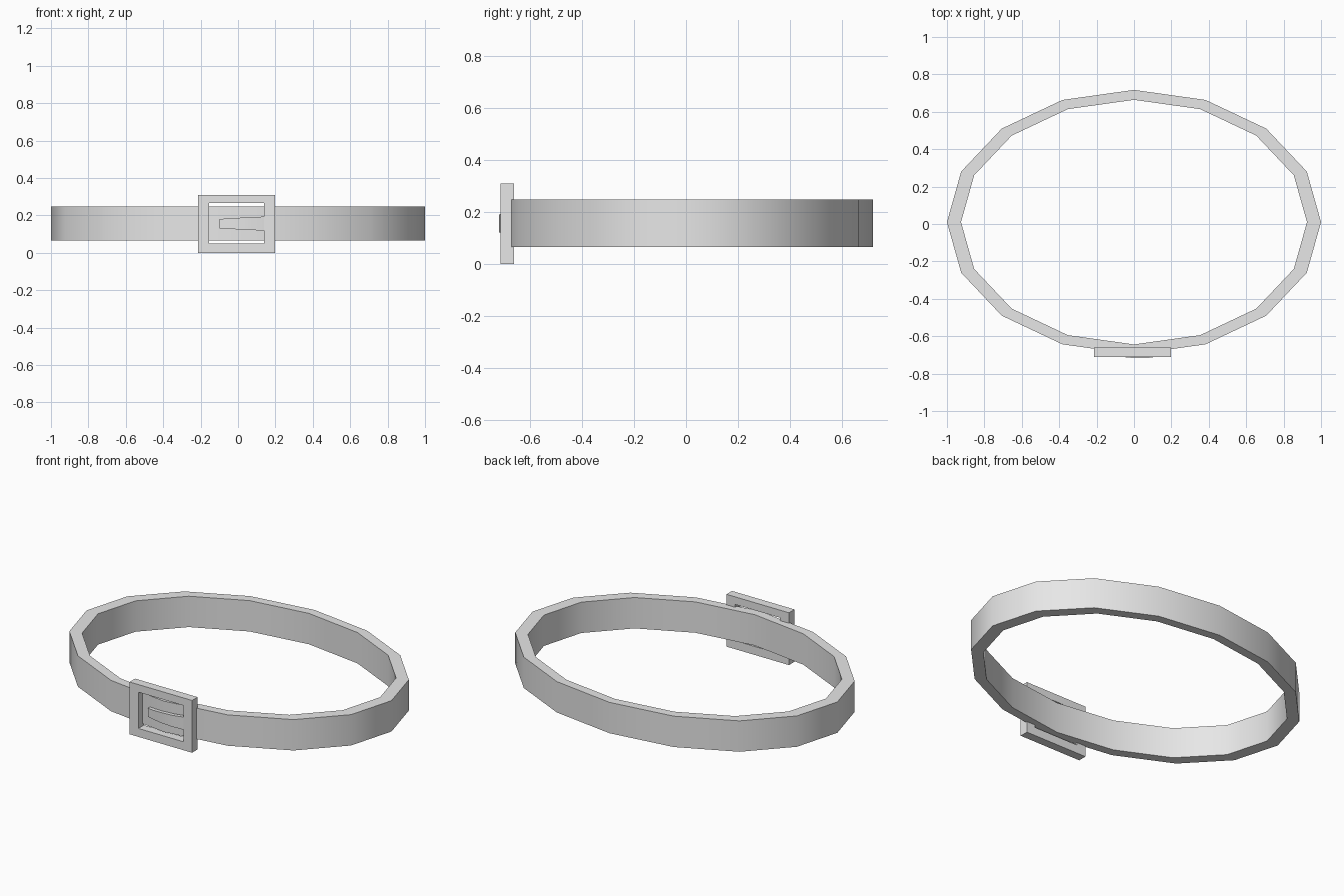
import bpy, bmesh
from math import cos, sin, pi, radians

cube = bpy.data.objects.get("Cube")
if cube:
    bpy.data.objects.remove(cube, do_unlink=True)

grey = bpy.data.materials.new("plain grey")
grey.use_nodes = True
colour = (0.8, 0.8, 0.8, 1)
grey.diffuse_color = colour
grey.node_tree.nodes["Principled BSDF"].inputs["Base Color"].default_value = colour


def loft(name, loops, closed, smooth=None):
    """Skin quads between point loops; closed joins the last loop to the first."""
    bm = bmesh.new()
    rings = [[bm.verts.new(p) for p in loop] for loop in loops]
    n = len(rings[0])
    pairs = list(zip(rings, rings[1:]))
    if closed:
        pairs.append((rings[-1], rings[0]))
    else:
        bm.faces.new(rings[0])
        bm.faces.new(rings[-1])
    for a, b in pairs:
        for i in range(n):
            j = (i + 1) % n
            bm.faces.new((a[i], a[j], b[j], b[i]))
    bmesh.ops.recalc_face_normals(bm, faces=bm.faces[:])
    mesh = bpy.data.meshes.new(name)
    bm.to_mesh(mesh)
    bm.free()
    mesh.materials.append(grey)
    obj = bpy.data.objects.new(name, mesh)
    bpy.context.collection.objects.link(obj)
    if smooth:
        bpy.ops.object.select_all(action='DESELECT')
        obj.select_set(True)
        bpy.context.view_layer.objects.active = obj
        bpy.ops.object.shade_smooth_by_angle(angle=radians(smooth))
    return obj


# Belt strap: sixteen-sided oval band
def oval(scale, z):
    return [(scale * cos(i * pi / 8), 0.01 + 0.707 * scale * sin(i * pi / 8), z)
            for i in range(16)]


low, high, inner = 0.065, 0.248, 0.925
loft("belt_strap", [oval(1, low), oval(1, high), oval(inner, high), oval(inner, low)],
     True, 40)


# Buckle frame: rectangular plate with a rectangular opening
def rectangle(x0, x1, z0, z1, y):
    return [(x0, y, z0), (x1, y, z0), (x1, y, z1), (x0, y, z1)]


outer = (-0.213, 0.197, 0, 0.31)
opening = (-0.155, 0.14, 0.05, 0.265)
front, back = -0.712, -0.66
loft("buckle_frame", [rectangle(*outer, front), rectangle(*outer, back),
                      rectangle(*opening, back), rectangle(*opening, front)], True)

# Buckle tongue: tapered, slightly bowed prong from the left bar
sections = [(0.145, -0.706, 0.038), (0.07, -0.717, 0.034),
            (0.0, -0.717, 0.031), (-0.06, -0.711, 0.027), (-0.1, -0.702, 0.025)]
mid, thick = 0.156, 0.022
loft("buckle_tongue", [[(x, y, mid - h), (x, y, mid + h),
                        (x, y + thick, mid + h), (x, y + thick, mid - h)]
                       for x, y, h in sections], False, 30)
